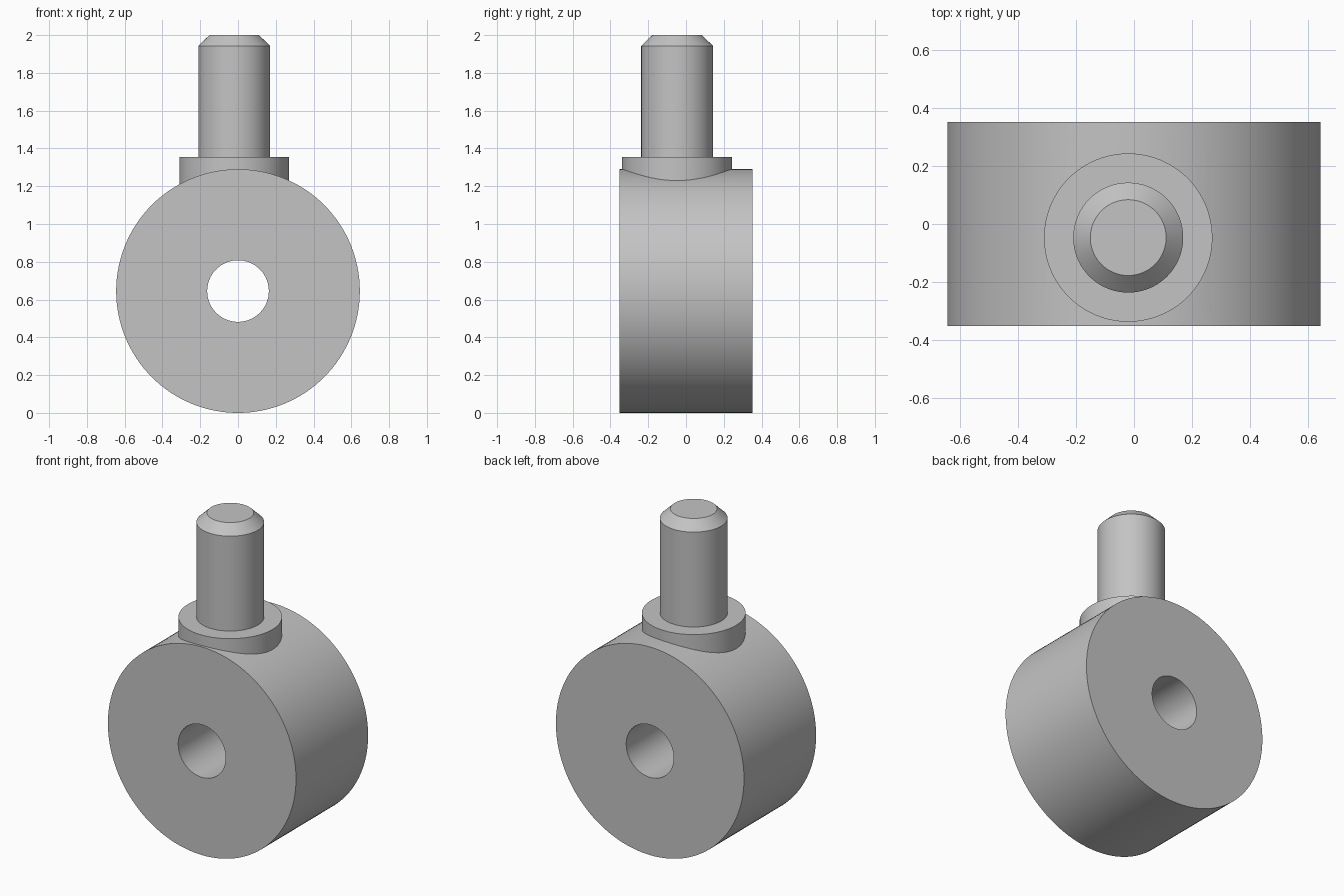
import bpy
import bmesh
from math import radians, sin, cos, pi
from mathutils import Matrix

cube = bpy.data.objects.get("Cube")
if cube:
    bpy.data.objects.remove(cube, do_unlink=True)

SEGMENTS = 128

steel = bpy.data.materials.new("plain_grey")
steel.use_nodes = True
grey = (0.55, 0.55, 0.55, 1)
steel.diffuse_color = grey
steel.node_tree.nodes["Principled BSDF"].inputs["Base Color"].default_value = grey


def lathe(name, profile, matrix, closed=False):
    """Revolve (radius, height) points about z; cap the ends unless closed."""
    bm = bmesh.new()
    rings = []
    for r, z in profile:
        angles = [2 * pi * i / SEGMENTS for i in range(SEGMENTS)]
        rings.append([bm.verts.new((r * cos(a), r * sin(a), z)) for a in angles])
    pairs = list(zip(rings, rings[1:]))
    if closed:
        pairs.append((rings[-1], rings[0]))
    else:
        bm.faces.new(rings[0])
        bm.faces.new(rings[-1])
    for low, high in pairs:
        for i in range(SEGMENTS):
            j = (i + 1) % SEGMENTS
            bm.faces.new((low[i], low[j], high[j], high[i]))
    bmesh.ops.recalc_face_normals(bm, faces=bm.faces)
    bm.transform(matrix)
    mesh = bpy.data.meshes.new(name)
    bm.to_mesh(mesh)
    bm.free()
    mesh.materials.append(steel)
    obj = bpy.data.objects.new(name, mesh)
    bpy.context.collection.objects.link(obj)
    return obj


# Thick round hub with a bore running front to back
R, BORE, HALF = 0.645, 0.163, 0.353
hub = lathe("hub_with_pin",
            [(BORE, -HALF), (R, -HALF), (R, HALF), (BORE, HALF)],
            Matrix.Translation((0, 0, R)) @ Matrix.Rotation(radians(90), 4, "X"),
            closed=True)

# Collar and chamfered pin, slightly off centre
pin = lathe("pin",
            [(0.291, 1.05), (0.291, 1.355), (0.19, 1.355),
             (0.19, 1.943), (0.131, 2.0)],
            Matrix.Translation((-0.02, -0.047, 0)))

# Fuse the pin and hub into one solid
union = hub.modifiers.new("fuse_pin", "BOOLEAN")
union.operation = "UNION"
union.solver = "EXACT"
union.object = pin
bpy.ops.object.select_all(action="DESELECT")
bpy.context.view_layer.objects.active = hub
hub.select_set(True)
bpy.ops.object.modifier_apply(modifier=union.name)
bpy.data.objects.remove(pin, do_unlink=True)
bpy.ops.object.shade_smooth_by_angle(angle=radians(25))
